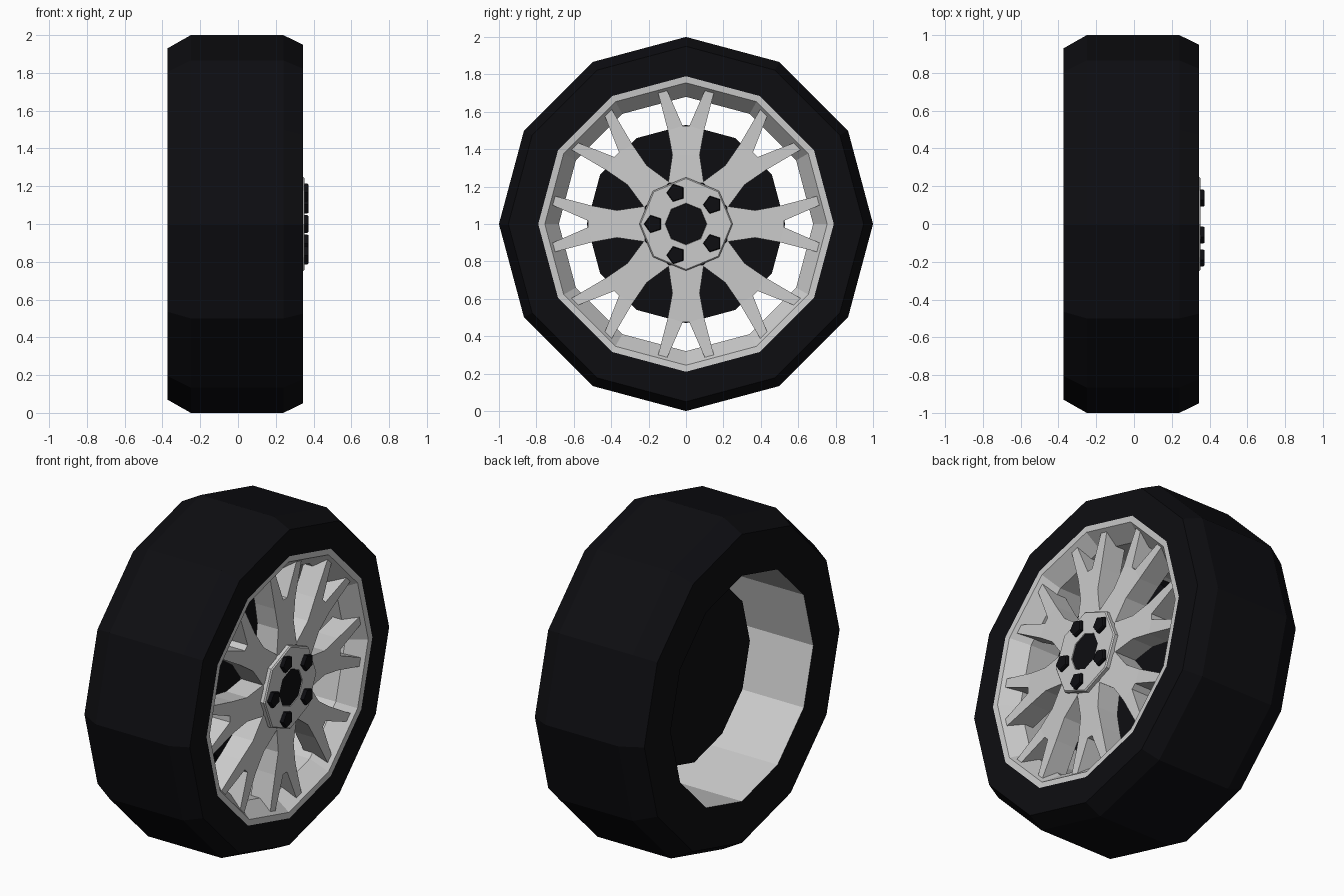
import bpy, bmesh
from math import sin, cos, pi, radians

if "Cube" in bpy.data.objects:
    bpy.data.objects.remove(bpy.data.objects["Cube"])


def material(name, rgb):
    m = bpy.data.materials.new(name)
    m.diffuse_color = (*rgb, 1)
    m.use_nodes = True
    m.node_tree.nodes["Principled BSDF"].inputs["Base Color"].default_value = m.diffuse_color
    return m


black = material("rubber_black", (0.004, 0.004, 0.0055))
grey = material("alloy_grey", (0.6, 0.6, 0.6))


def finish(bm, name, mat):
    me = bpy.data.meshes.new(name)
    bm.to_mesh(me)
    bm.free()
    me.materials.append(mat)
    ob = bpy.data.objects.new(name, me)
    bpy.context.collection.objects.link(ob)
    return ob


def lathe(name, profile, sides, mat, cy=0, cz=1, start=0, caps=False):
    """Spin an (x, radius) profile, walked back to front, round the x axis."""
    bm = bmesh.new()
    rings = [[bm.verts.new((x, cy + r * cos(start + 2 * pi * k / sides),
                            cz + r * sin(start + 2 * pi * k / sides)))
              for k in range(sides)] for x, r in profile]
    for a, b in zip(rings, rings[1:]):
        for k in range(sides):
            n = (k + 1) % sides
            bm.faces.new((a[k], a[n], b[n], b[k]))
    if caps:
        bm.faces.new(rings[0][::-1])
        bm.faces.new(rings[-1])
    return finish(bm, name, mat)


# Tyre: low-poly twelve-sided ring with bevelled shoulders
lathe("tyre", [(-0.373, 0.68), (-0.373, 0.93), (-0.25, 1.0), (0.24, 1.0),
               (0.343, 0.95), (0.343, 0.79)], 12, black)

# Rim: lip, sloping seat and straight barrel
lathe("rim", [(0.343, 0.79), (0.34, 0.755), (0.24, 0.68), (-0.373, 0.68)], 12, grey)

# Brake disc behind the spokes
lathe("brake_disc", [(-0.055, 0.53), (0.15, 0.53)], 12, black, caps=True)

# Hub with recessed centre, and its cap
lathe("hub", [(0.14, 0.22), (0.31, 0.25), (0.345, 0.25), (0.352, 0.243),
              (0.352, 0.112), (0.33, 0.108)], 8, grey)
lathe("hub_cap", [(0.3, 0.112), (0.348, 0.11)], 8, black, caps=True)

# Wheel bolts: five tapered pentagons
for i in range(5):
    a = radians(36 + 72 * i)
    lathe(f"wheel_bolt_{i + 1}", [(0.33, 0.05), (0.366, 0.05), (0.373, 0.045)], 5, black,
          cy=0.175 * cos(a), cz=1 + 0.175 * sin(a), start=a, caps=True)

# Spokes: eight forked arms, half outline as (radius, offset, front x)
half = [(0.22, 0.095, 0.325), (0.37, 0.073, 0.32), (0.50, 0.097, 0.315),
        (0.735, 0.158, 0.32), (0.742, 0.113, 0.32), (0.525, 0.018, 0.315)]
bm = bmesh.new()
for i in range(8):
    a = i * pi / 4

    def vert(x, r, t):
        return bm.verts.new((x, r * cos(a) - t * sin(a), 1 + r * sin(a) + t * cos(a)))

    front, back = {}, {}
    for s in (1, -1):
        for j, (r, t, x) in enumerate(half):
            front[s, j] = vert(x, r, s * t)
            back[s, j] = vert(0.18, r, s * t)
    for d in (front, back):
        # stem, neck, then the two prongs
        bm.faces.new((d[1, 0], d[1, 1], d[-1, 1], d[-1, 0]))
        bm.faces.new((d[1, 1], d[1, 2], d[1, 5], d[-1, 5], d[-1, 2], d[-1, 1]))
        for s in (1, -1):
            bm.faces.new((d[s, 2], d[s, 3], d[s, 4], d[s, 5]))
    loop = [(1, j) for j in range(6)] + [(-1, j) for j in range(5, -1, -1)]
    for p, q in zip(loop, loop[1:] + loop[:1]):
        bm.faces.new((front[p], front[q], back[q], back[p]))
bmesh.ops.recalc_face_normals(bm, faces=bm.faces)
finish(bm, "spokes", grey)
